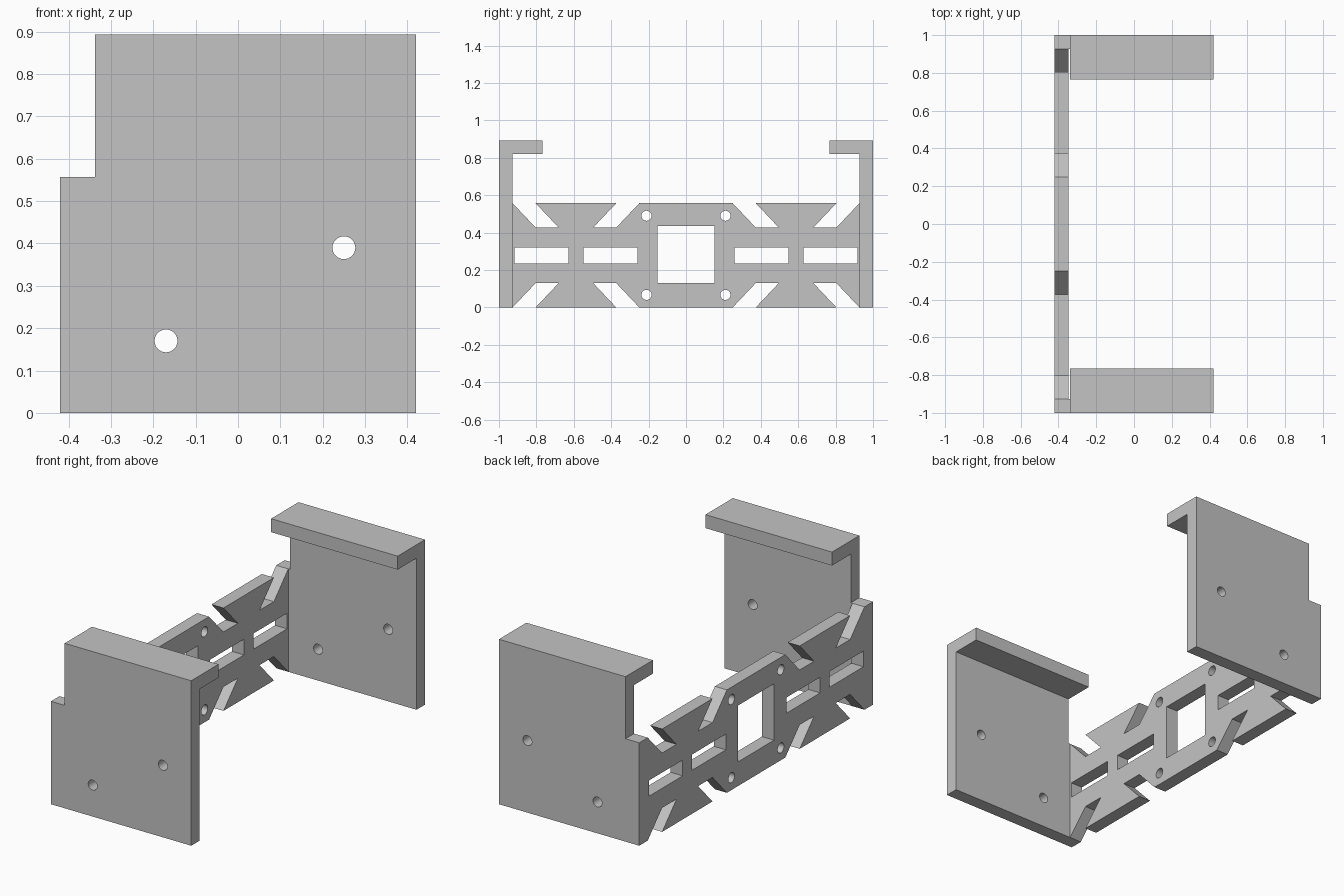
import bpy
import bmesh
import math
from mathutils import Matrix

cube = bpy.data.objects.get("Cube")
if cube:
    bpy.data.objects.remove(cube, do_unlink=True)

GREY = (0.55, 0.55, 0.55, 1)
grey = bpy.data.materials.new("plain grey")
grey.use_nodes = True
grey.diffuse_color = GREY
grey.node_tree.nodes["Principled BSDF"].inputs["Base Color"].default_value = GREY

# Local sheet axes (u, v, thickness) mapped to the world
ALONG_X = Matrix(((0, 0, 1, 0), (1, 0, 0, 0), (0, 1, 0, 0), (0, 0, 0, 1)))
ALONG_Y = Matrix(((1, 0, 0, 0), (0, 0, -1, 0), (0, 1, 0, 0), (0, 0, 0, 1)))


def rect(u0, u1, v0, v1):
    return [(u0, v0), (u1, v0), (u1, v1), (u0, v1)]


def circle(u, v, r, n=32):
    return [(u + r * math.cos(math.tau * i / n), v + r * math.sin(math.tau * i / n))
            for i in range(n)]


def slab(name, outline, holes, axes, lo, hi):
    """Extrude a flat outline with holes from lo to hi along the world axis."""
    curve = bpy.data.curves.new(name, 'CURVE')
    curve.dimensions = '2D'
    curve.fill_mode = 'BOTH'
    curve.extrude = (hi - lo) / 2
    for loop in [outline] + holes:
        spline = curve.splines.new('POLY')
        spline.points.add(len(loop) - 1)
        for point, (u, v) in zip(spline.points, loop):
            point.co = (u, v, 0, 1)
        spline.use_cyclic_u = True
    temp = bpy.data.objects.new(name + " path", curve)
    bpy.context.collection.objects.link(temp)
    bpy.context.view_layer.update()
    mesh = bpy.data.meshes.new_from_object(
        temp.evaluated_get(bpy.context.evaluated_depsgraph_get()))
    bpy.data.objects.remove(temp, do_unlink=True)
    bpy.data.curves.remove(curve)

    middle = (lo + hi) / 2
    shift = (middle, 0, 0) if axes is ALONG_X else (0, middle, 0)
    mesh.transform(Matrix.Translation(shift) @ axes)
    bm = bmesh.new()
    bm.from_mesh(mesh)
    bmesh.ops.remove_doubles(bm, verts=bm.verts, dist=0.0001)
    bmesh.ops.dissolve_limit(bm, angle_limit=0.01, verts=bm.verts, edges=bm.edges)
    bmesh.ops.recalc_face_normals(bm, faces=bm.faces)
    bm.to_mesh(mesh)
    bm.free()
    mesh.materials.clear()
    mesh.materials.append(grey)
    mesh.name = name
    obj = bpy.data.objects.new(name, mesh)
    bpy.context.collection.objects.link(obj)
    return obj


def activate(obj):
    bpy.ops.object.select_all(action='DESELECT')
    obj.select_set(True)
    bpy.context.view_layer.objects.active = obj


BACK, FRONT = -0.42, 0.42       # x limits
STEP_X = -0.338
PANEL_H, TOTAL_H = 0.557, 0.893
INNER = 0.927                   # inner face of the end plates
HOLE_R = 0.027

# Side panel: half of the slanted notches, mirrored top/bottom and front/back
SLANT = 0.13
notch_edge = [(0.250, 0), (0.373, SLANT), (0.496, SLANT), (0.373, 0),
              (0.804, 0), (0.681, SLANT), (0.804, SLANT), (INNER, 0)]
lower = [(-y, z) for y, z in reversed(notch_edge)] + notch_edge
upper = [(y, PANEL_H - z) for y, z in reversed(lower)]

# Panel openings: square window, four slots and four round holes
windows = [rect(-0.153, 0.153, 0.131, 0.436)]
for side in (-1, 1):
    for near, far in ((0.259, 0.548), (0.628, 0.918)):
        windows.append(rect(*sorted((side * near, side * far)), 0.236, 0.321))
    for z in (0.067, 0.49):
        windows.append(circle(side * 0.211, z, HOLE_R))
panel = slab("side_panel", lower + upper, windows, ALONG_X, BACK, -0.348)

# End plates with a stepped corner, two holes and an inward top lip
plate_outline = [(BACK, 0), (FRONT, 0), (FRONT, TOTAL_H), (STEP_X, TOTAL_H),
                 (STEP_X, PANEL_H), (BACK, PANEL_H)]
plate_holes = [circle(0.25, 0.39, HOLE_R), circle(-0.17, 0.17, HOLE_R)]
parts = [panel]
for label, side in (("front", -1), ("back", 1)):
    plate = slab(label + "_end_plate", plate_outline, plate_holes, ALONG_Y,
                 *sorted((side, side * INNER)))
    lip = slab(label + "_lip", rect(STEP_X, FRONT, 0.82, TOTAL_H), [], ALONG_Y,
               *sorted((side, side * 0.766)))
    union = plate.modifiers.new("join lip", 'BOOLEAN')
    union.operation = 'UNION'
    union.solver = 'EXACT'
    union.object = lip
    activate(plate)
    bpy.ops.object.modifier_apply(modifier=union.name)
    bpy.data.objects.remove(lip, do_unlink=True)
    parts.append(plate)

# Smooth hole walls, sharp everywhere else
for obj in parts:
    activate(obj)
    bpy.ops.object.shade_smooth_by_angle(angle=math.radians(30))
